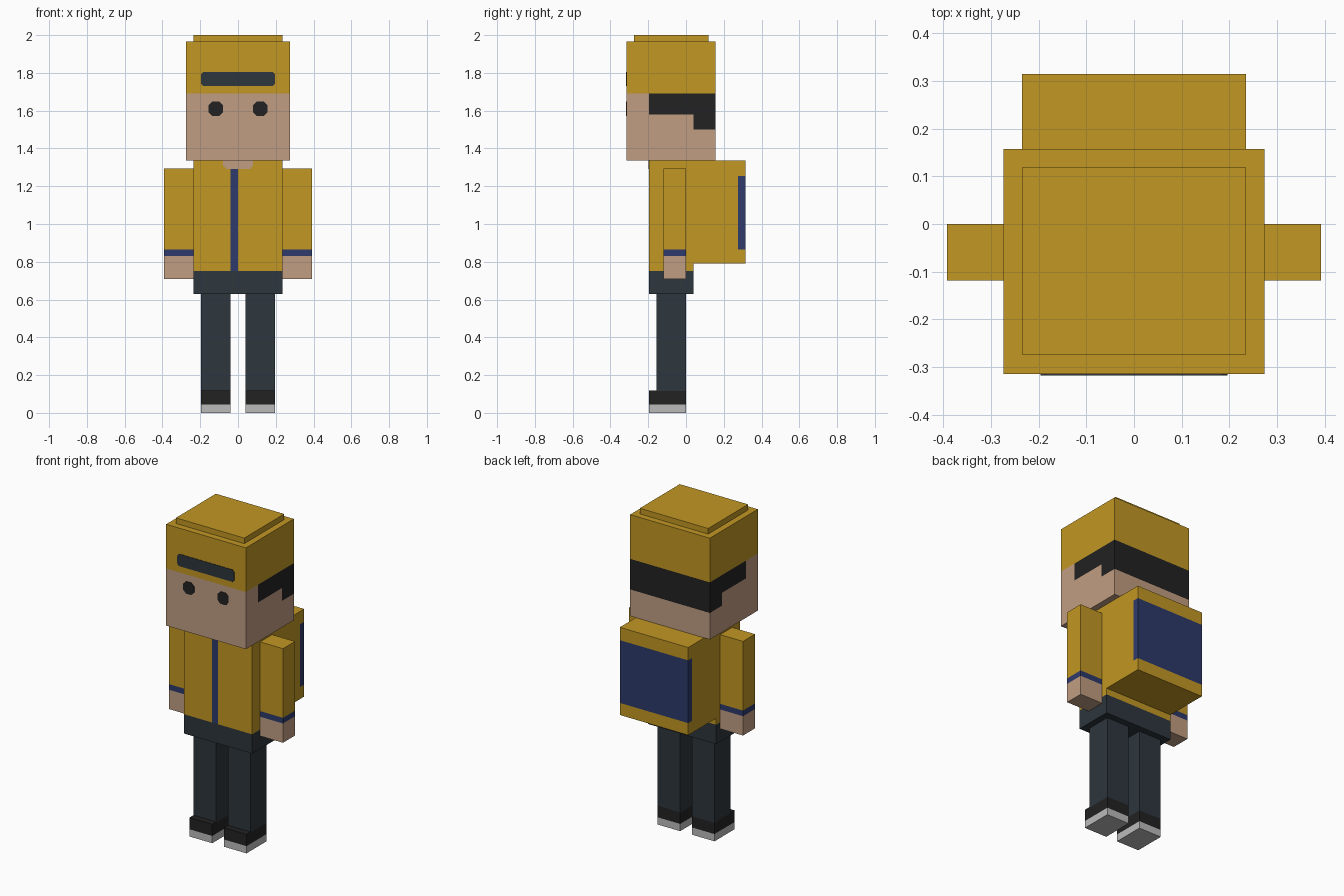
import bpy
import bmesh

if "Cube" in bpy.data.objects:
    bpy.data.objects.remove(bpy.data.objects["Cube"], do_unlink=True)


def make_material(name, rgb):
    """Flat material from display (sRGB) values, stored as linear."""
    lin = [((c / 255 + 0.055) / 1.055) ** 2.4 for c in rgb] + [1.0]
    mat = bpy.data.materials.new(name)
    mat.use_nodes = True
    mat.diffuse_color = lin
    mat.node_tree.nodes["Principled BSDF"].inputs["Base Color"].default_value = lin
    return mat


YELLOW = make_material("mustard yellow", (194, 151, 35))
SKIN = make_material("skin", (193, 157, 130))
SLATE = make_material("slate", (45, 54, 61))
BLUE = make_material("navy blue", (46, 58, 108))
BLACK = make_material("soft black", (34, 34, 34))
GREY = make_material("sole grey", (187, 187, 187))


def finish(name, bm, mats):
    mesh = bpy.data.meshes.new(name)
    bm.normal_update()
    bm.to_mesh(mesh)
    bm.free()
    for m in mats:
        mesh.materials.append(m)
    obj = bpy.data.objects.new(name, mesh)
    bpy.context.collection.objects.link(obj)
    return obj


def box(name, lo, hi, mats, cuts=(), rule=None):
    """Box from lo to hi, sliced at (axis, position) cuts, coloured by rule(centre)."""
    bm = bmesh.new()
    bmesh.ops.create_cube(bm, size=1)
    for v in bm.verts:
        for i in range(3):
            v.co[i] = hi[i] if v.co[i] > 0 else lo[i]
    for axis, pos in cuts:
        normal = [0, 0, 0]
        normal[axis] = 1
        point = [0, 0, 0]
        point[axis] = pos
        geom = bm.verts[:] + bm.edges[:] + bm.faces[:]
        bmesh.ops.bisect_plane(bm, geom=geom, plane_co=point, plane_no=normal)
    if rule:
        for f in bm.faces:
            f.material_index = mats.index(rule(f.calc_center_median()))
    return finish(name, bm, mats)


def front_plate(name, outline, y, mat, thick=0.003):
    """Thin plate with an (x, z) outline, standing just proud of a front face."""
    bm = bmesh.new()
    face = bm.faces.new([bm.verts.new((x, y, z)) for x, z in outline])
    ext = bmesh.ops.extrude_face_region(bm, geom=[face])
    for v in ext["geom"]:
        if isinstance(v, bmesh.types.BMVert):
            v.co.y -= thick
    bmesh.ops.recalc_face_normals(bm, faces=bm.faces)
    return finish(name, bm, [mat])


def clipped(x0, x1, z0, z1, c=0.012):
    """Rectangle outline with clipped corners."""
    return [(x0 + c, z0), (x1 - c, z0), (x1, z0 + c), (x1, z1 - c),
            (x1 - c, z1), (x0 + c, z1), (x0, z1 - c), (x0, z0 + c)]


HEAD_X, BODY_X = 0.274, 0.235
FRONT, HEAD_BACK, BODY_FRONT, BODY_BACK = -0.314, 0.157, -0.196, 0.04
CAP_Z, HAIR_Z, NAPE_Z, NECK_Z = 1.69, 1.58, 1.50, 1.335


# Head: cap above, hair round the sides and back, skin elsewhere
def head_colour(c):
    if c.z > CAP_Z:
        return YELLOW
    hair = (c.z > HAIR_Z and c.y > BODY_FRONT) or (c.z > NAPE_Z and c.y > BODY_BACK)
    return BLACK if hair else SKIN


box("head", (-HEAD_X, FRONT, NECK_Z), (HEAD_X, HEAD_BACK, 1.965),
    [YELLOW, SKIN, BLACK],
    [(2, CAP_Z), (2, HAIR_Z), (2, NAPE_Z), (1, BODY_FRONT), (1, BODY_BACK)],
    head_colour)
box("cap_crown", (-BODY_X, -0.274, 1.965), (BODY_X, 0.118, 2.0), [YELLOW])
front_plate("cap_band", clipped(-0.196, 0.196, 1.73, 1.805), FRONT, SLATE)
for side, s in (("left", 1), ("right", -1)):
    front_plate(side + "_eye",
                clipped(s * 0.118 - 0.038, s * 0.118 + 0.038, 1.572, 1.648, 0.02),
                FRONT, BLACK)


# Torso: jacket with a zip on the front, trousers at the hips
def torso_colour(c):
    if c.z < 0.75:
        return SLATE
    zip_face = c.y < BODY_FRONT + 0.001 and -0.04 < c.x < 0 and c.z < 1.295
    return BLUE if zip_face else YELLOW


box("torso", (-BODY_X, BODY_FRONT, 0.63), (BODY_X, BODY_BACK, NECK_Z),
    [YELLOW, SLATE, BLUE],
    [(2, 0.75), (2, 1.295), (0, -0.04), (0, 0)], torso_colour)
front_plate("neck_opening",
            [(-0.06, 1.292), (0.065, 1.292), (0.08, 1.31), (0.08, NECK_Z),
             (-0.08, NECK_Z), (-0.08, 1.31)], BODY_FRONT, SKIN)

# Backpack with a panel that wraps round its rear edges
box("backpack", (-BODY_X, BODY_BACK, 0.79), (BODY_X, 0.314, NECK_Z),
    [YELLOW, BLUE], [(2, 0.865), (2, 1.255), (1, 0.275)],
    lambda c: BLUE if c.y > 0.275 and 0.865 < c.z < 1.255 else YELLOW)


def arm_colour(c):
    return SKIN if c.z < 0.83 else BLUE if c.z < 0.865 else YELLOW


# Limbs
for side, s in (("left", 1), ("right", -1)):
    ax = sorted((s * BODY_X, s * 0.392))
    lx = sorted((s * 0.04, s * 0.196))
    box(side + "_arm", (ax[0], -0.118, 0.71), (ax[1], 0, 1.295),
        [SKIN, BLUE, YELLOW], [(2, 0.83), (2, 0.865)], arm_colour)
    box(side + "_leg", (lx[0], -0.157, 0.115), (lx[1], 0, 0.63), [SLATE])
    box(side + "_shoe", (lx[0], BODY_FRONT, 0), (lx[1], 0, 0.118),
        [GREY, BLACK], [(2, 0.045)],
        lambda c: GREY if c.z < 0.045 else BLACK)
